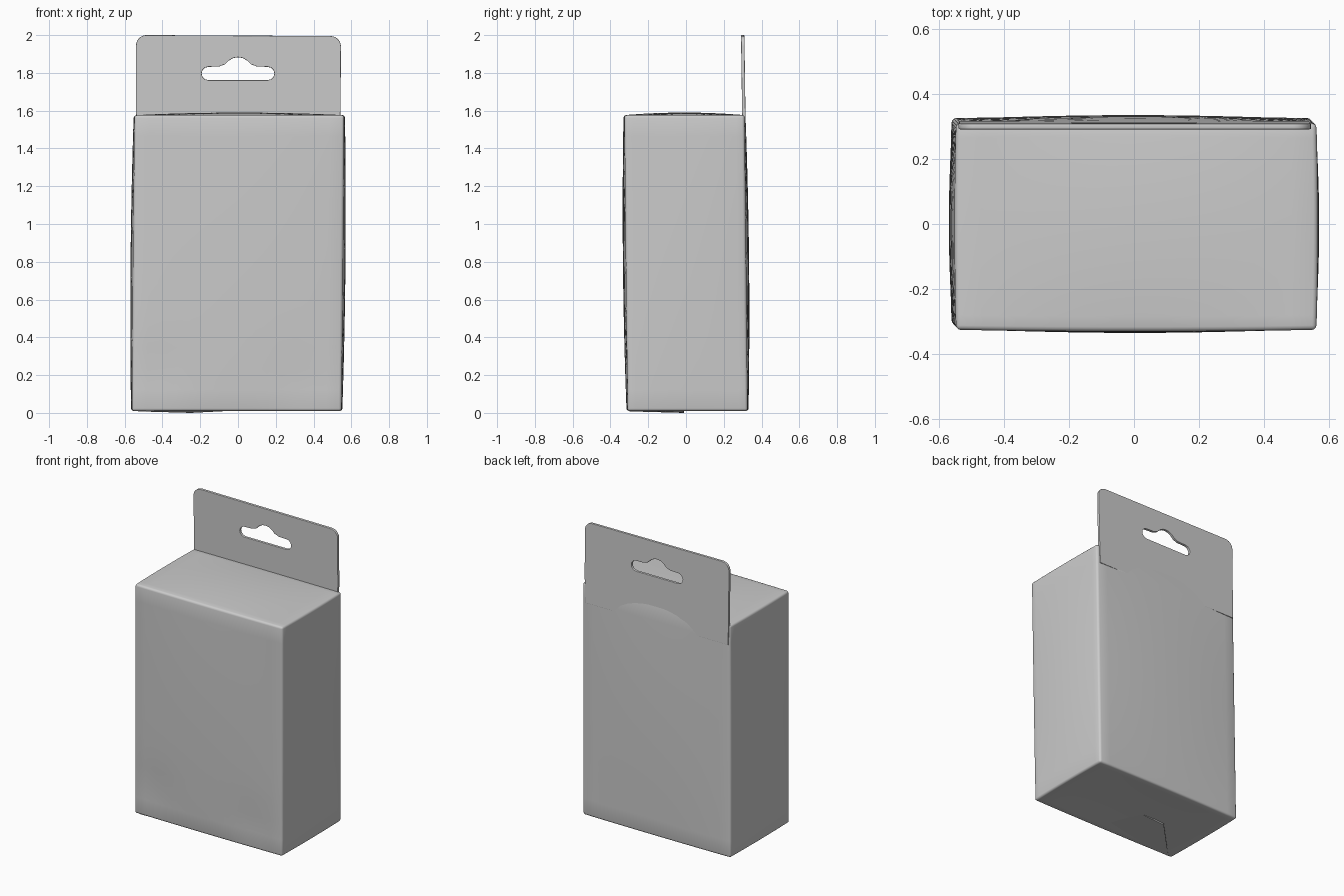
import bpy, bmesh, math
from mathutils import Vector

default = bpy.data.objects.get("Cube")
if default:
    bpy.data.objects.remove(default, do_unlink=True)

card = bpy.data.materials.new("grey_card")
card.use_nodes = True
card.diffuse_color = (0.6, 0.6, 0.6, 1)
card.node_tree.nodes["Principled BSDF"].inputs["Base Color"].default_value = (0.6, 0.6, 0.6, 1)

HX, HY, LOW, TOP = 0.555, 0.318, 0.01, 1.576


def select_only(obj):
    bpy.ops.object.select_all(action="DESELECT")
    obj.select_set(True)
    bpy.context.view_layer.objects.active = obj


def add_mesh(name, bm):
    mesh = bpy.data.meshes.new(name)
    bm.to_mesh(mesh)
    bm.free()
    mesh.materials.append(card)
    obj = bpy.data.objects.new(name, mesh)
    bpy.context.collection.objects.link(obj)
    return obj


def dent(x, z, cx, cz, radius, depth):
    return depth * math.exp(-((x - cx) ** 2 + (z - cz) ** 2) / radius ** 2)


# Carton body: a subdivided box with softly bulging, slightly skewed panels
bm = bmesh.new()
bmesh.ops.create_cube(bm, size=2)
bmesh.ops.subdivide_edges(bm, edges=bm.edges[:], cuts=13, use_grid_fill=True)
for v in bm.verts:
    u, s, w = v.co
    ru, rs, rw = 1 - u * u, 1 - s * s, 1 - w * w
    x = u * (HX + 0.014 * rs * (0.3 + 0.7 * rw)) + 0.007 * w
    y = s * (HY + 0.016 * ru * (0.3 + 0.7 * rw)) - 0.008 * w
    z = LOW + (w + 1) / 2 * (TOP - LOW)
    if w > 0.99:
        z += 0.014 * ru * rs
    if w < -0.99:
        z += 0.006 * ru * rs
    # crumpled lower corners of the front panel
    if s < -0.99:
        y += dent(x, z, 0.33, 0.12, 0.16, 0.012) * rw ** 0.5
        y += dent(x, z, -0.42, 0.2, 0.14, 0.012) * rw ** 0.5
    v.co = (x, y, z)
body = add_mesh("carton_body", bm)
bevel = body.modifiers.new("soft_edges", "BEVEL")
bevel.width = 0.014
bevel.segments = 3
bevel.limit_method = "ANGLE"
bevel.angle_limit = math.radians(50)
select_only(body)
bpy.ops.object.modifier_apply(modifier=bevel.name)
bpy.ops.object.shade_smooth_by_angle(angle=math.radians(40))


# Hanging tab: a rounded outline with a hook slot, filled as a thin sheet
def arc(cx, cz, r, start, end, steps=6):
    angles = [math.radians(start + (end - start) * i / steps) for i in range(steps + 1)]
    return [(cx + r * math.cos(a), cz + r * math.sin(a)) for a in angles]


outline = [(-0.535, 1.45), (0.535, 1.45), (0.54, 1.62)]
outline += arc(0.49, 1.94, 0.052, 0, 90) + arc(-0.485, 1.945, 0.052, 90, 180)
outline += [(-0.537, 1.62)]

half_slot = arc(0.158, 1.797, 0.038, -90, 90) + [(0.1, 1.837), (0.07, 1.848), (0.05, 1.868)]
half_slot += [(0.025, 1.882), (0, 1.886)]
slot = half_slot + [(-x, z) for x, z in reversed(half_slot[:-1])]

curve = bpy.data.curves.new("hanging_tab", "CURVE")
curve.dimensions = "2D"
curve.fill_mode = "BOTH"
curve.extrude = 0.006
curve.bevel_depth = 0.003
curve.bevel_resolution = 1
for loop in (outline, slot):
    spline = curve.splines.new("POLY")
    spline.points.add(len(loop) - 1)
    for point, (x, z) in zip(spline.points, loop):
        point.co = (x, z - 1.58, 0, 1)
    spline.use_cyclic_u = True
curve.materials.append(card)
tab = bpy.data.objects.new("hanging_tab", curve)
bpy.context.collection.objects.link(tab)
tab.location = (0, 0.306, 1.58)
tab.rotation_euler = (math.radians(90.8), 0, 0)
select_only(tab)
bpy.ops.object.convert(target="MESH")
bpy.ops.object.shade_smooth_by_angle(angle=math.radians(35))

# Tuck flap under the base, its slanted end standing slightly proud
bm = bmesh.new()
flap = [(-0.53, -0.3, 0.008), (-0.25, -0.01, 0.0), (-0.06, -0.02, 0.018), (0.1, -0.3, 0.018)]
low = [bm.verts.new(p) for p in flap]
high = [bm.verts.new(Vector(p) + Vector((0, 0, 0.009))) for p in flap]
bm.faces.new(reversed(low))
bm.faces.new(high)
for i in range(len(flap)):
    j = (i + 1) % len(flap)
    bm.faces.new((low[i], low[j], high[j], high[i]))
bmesh.ops.recalc_face_normals(bm, faces=bm.faces[:])
add_mesh("base_tuck_flap", bm)
